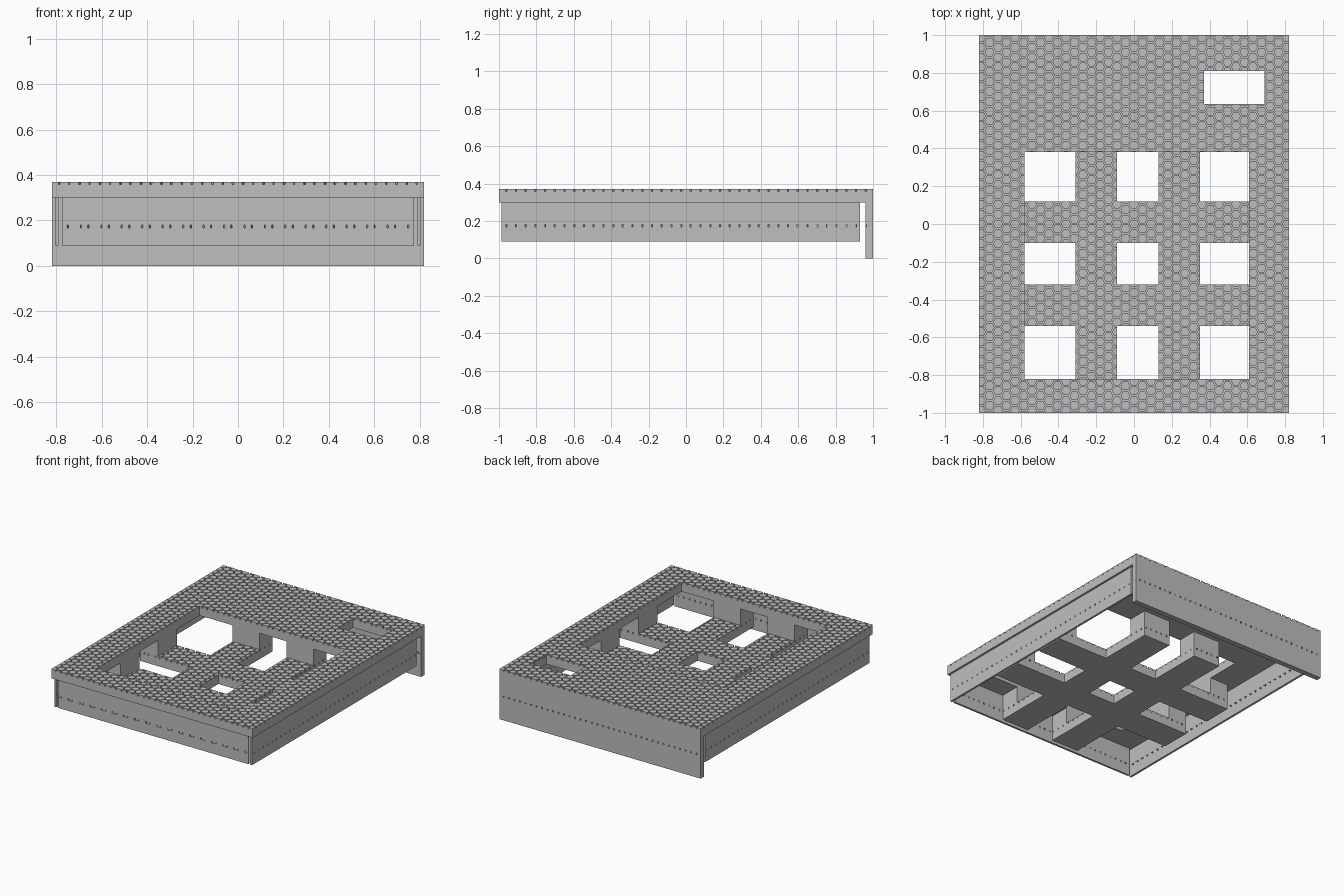
import bpy, bmesh, math
from mathutils import Vector

old = bpy.data.objects.get("Cube")
if old:
    bpy.data.objects.remove(old, do_unlink=True)

grey = bpy.data.materials.new("light_grey")
grey.use_nodes = True
grey.diffuse_color = (0.52, 0.52, 0.52, 1)
grey.node_tree.nodes["Principled BSDF"].inputs["Base Color"].default_value = (0.52, 0.52, 0.52, 1)

SIDE = 0.03        # honeycomb cell side
GAP = 0.007        # groove width
GROOVE = 0.013     # groove depth
LOW = 0.18         # top of the lower honeycomb layer
PLATE = 0.30       # underside of the top plate
TOP = 0.37


def inside(p, rects):
    return any(x0 < p.x < x1 and y0 < p.y < y1 for x0, x1, y0, y1 in rects)


def add_sheet(bm, rects, tiled):
    """Flat sheet: either one rectangle or separate hexagon tiles."""
    if not tiled:
        x0, x1 = min(r[0] for r in rects), max(r[1] for r in rects)
        y0, y1 = min(r[2] for r in rects), max(r[3] for r in rects)
        bm.faces.new([bm.verts.new((x, y, 0)) for x, y in
                      ((x0, y0), (x1, y0), (x1, y1), (x0, y1))])
        return
    step_x, step_y = 1.5 * SIDE, math.sqrt(3) * SIDE
    radius = SIDE - GAP / math.sqrt(3)
    for i in range(-20, 21):
        for j in range(-21, 22):
            cx, cy = i * step_x, (j + 0.5 * (i % 2)) * step_y
            near = [(a - SIDE, b + SIDE, c - SIDE, d + SIDE) for a, b, c, d in rects]
            if not inside(Vector((cx, cy, 0)), near):
                continue
            bm.faces.new([bm.verts.new((cx + radius * math.cos(k * math.pi / 3),
                                        cy + radius * math.sin(k * math.pi / 3), 0))
                          for k in range(6)])


def layer(rects, holes, z0, z1, tiled):
    """Extruded layer covering the rectangles, minus the holes."""
    bm = bmesh.new()
    add_sheet(bm, rects, tiled)
    cuts = set()
    for x0, x1, y0, y1 in rects + holes:
        cuts |= {(0, x0), (0, x1), (1, y0), (1, y1)}
    for axis, value in sorted(cuts):
        normal = Vector((1, 0, 0)) if axis == 0 else Vector((0, 1, 0))
        bmesh.ops.bisect_plane(bm, geom=bm.verts[:] + bm.edges[:] + bm.faces[:],
                               dist=1e-6, plane_co=normal * value, plane_no=normal)
    drop = [f for f in bm.faces
            if not inside(f.calc_center_median(), rects) or inside(f.calc_center_median(), holes)]
    bmesh.ops.delete(bm, geom=drop, context='FACES')
    for v in bm.verts:
        v.co.z = z0
    out = bmesh.ops.extrude_face_region(bm, geom=bm.faces[:])
    bmesh.ops.translate(bm, vec=(0, 0, z1 - z0),
                        verts=[g for g in out["geom"] if isinstance(g, bmesh.types.BMVert)])
    bmesh.ops.recalc_face_normals(bm, faces=bm.faces[:])
    return bm


def part(name, rects, layers, holes=()):
    """Object made of stacked layers (z0, z1, tiled)."""
    mesh = bpy.data.meshes.new(name)
    total = bmesh.new()
    for z0, z1, tiled in layers:
        bm = layer(list(rects), list(holes), z0, z1, tiled)
        bm.to_mesh(mesh)
        bm.free()
        total.from_mesh(mesh)
    total.to_mesh(mesh)
    total.free()
    mesh.materials.append(grey)
    obj = bpy.data.objects.new(name, mesh)
    bpy.context.collection.objects.link(obj)


def wall(name, rect, z0):
    """Panel under the top plate, pierced by the lower honeycomb layer."""
    part(name, [rect], [(z0, LOW - GROOVE, False), (LOW - GROOVE, LOW, True), (LOW, PLATE, False)])


# Top plate with the large opening and the small slot
opening = (-0.58, 0.61, -0.82, 0.38)
slot = (0.37, 0.69, 0.635, 0.81)
part("top_plate", [(-0.82, 0.82, -1, 1)],
     [(PLATE, TOP - GROOVE, False), (TOP - GROOVE, TOP, True)], [opening, slot])

# Sunken lattice of crossing bars, running on under the plate
reach = 0.15
columns = [(-0.31, -0.09), (0.13, 0.35)]
rows = [(-0.54, -0.32), (-0.10, 0.12)]
left, right, front, back = opening
bars = [(a, b, front - reach, back + reach) for a, b in columns]
bars += [(left - reach, right + reach, a, b) for a, b in rows]
part("sunken_bars", bars, [(0.11, LOW - GROOVE, False), (LOW - GROOVE, LOW, True)])

# Hanger blocks joining the bar ends to the plate
hangers = []
for a, b in columns:
    hangers += [(a, b, front - reach, front), (a, b, back, back + reach)]
for a, b in rows:
    hangers += [(left - reach, left, a, b), (right, right + reach, a, b)]
for i, rect in enumerate(hangers):
    part(f"hanger_block_{i + 1}", [rect], [(LOW, PLATE, False)])

# Skirt panels and the tall back wall
wall("front_skirt", (-0.775, 0.775, -0.987, -0.972), 0.09)
wall("left_skirt", (0.79, 0.805, -0.987, 0.93), 0.09)
wall("right_skirt", (-0.805, -0.79, -0.987, 0.93), 0.09)
wall("back_wall", (-0.82, 0.82, 0.96, 1), 0)
